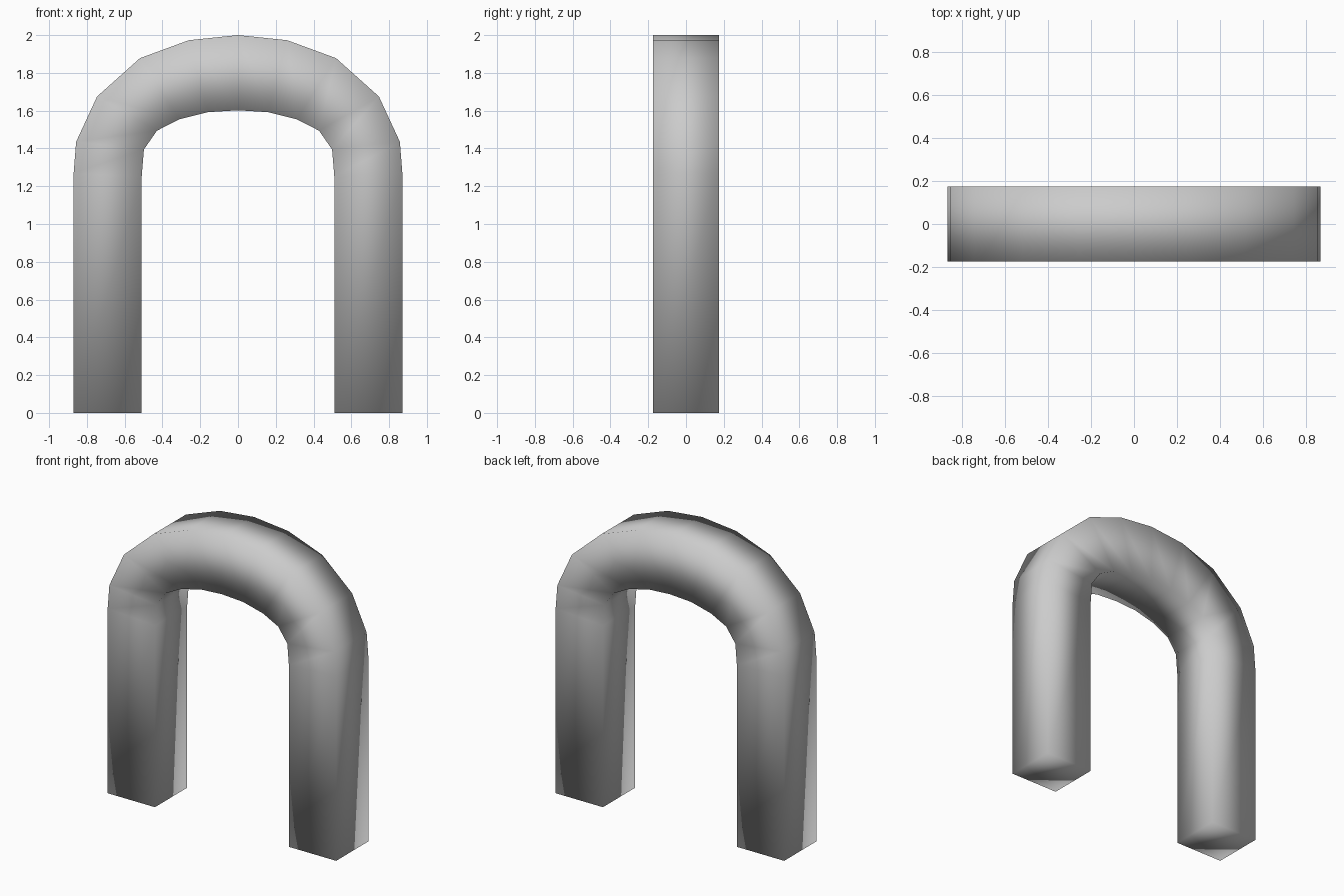
import bpy, bmesh

if "Cube" in bpy.data.objects:
    bpy.data.objects.remove(bpy.data.objects["Cube"])

HALF_DEPTH = 0.175
# Left half of the arch, foot to crown: (outer x, outer z, inner x, inner z)
half = [
    (-0.87, 0.00, -0.51, 0.00),
    (-0.87, 1.27, -0.51, 1.25),
    (-0.857, 1.435, -0.498, 1.395),
    (-0.746, 1.675, -0.429, 1.494),
    (-0.519, 1.878, -0.312, 1.554),
    (-0.26, 1.973, -0.16, 1.592),
    (0.00, 2.00, 0.00, 1.602),
]
# Mirror the half across x = 0
stations = half + [(-ox, oz, -ix, iz) for ox, oz, ix, iz in reversed(half[:-1])]

# Sweep a square section along the arch
bm = bmesh.new()
rings = []
for ox, oz, ix, iz in stations:
    corners = [(ox, -HALF_DEPTH, oz), (ix, -HALF_DEPTH, iz),
               (ix, HALF_DEPTH, iz), (ox, HALF_DEPTH, oz)]
    rings.append([bm.verts.new(c) for c in corners])
for a, b in zip(rings, rings[1:]):
    for i in range(4):
        j = (i + 1) % 4
        bm.faces.new((a[i], a[j], b[j], b[i]))

# Close both feet
bm.faces.new(rings[0])
bm.faces.new(rings[-1])
bmesh.ops.recalc_face_normals(bm, faces=bm.faces)

# The whole arch is smooth shaded, corners included
for f in bm.faces:
    f.smooth = True

mesh = bpy.data.meshes.new("arch")
bm.to_mesh(mesh)
bm.free()
arch = bpy.data.objects.new("arch", mesh)
bpy.context.collection.objects.link(arch)
